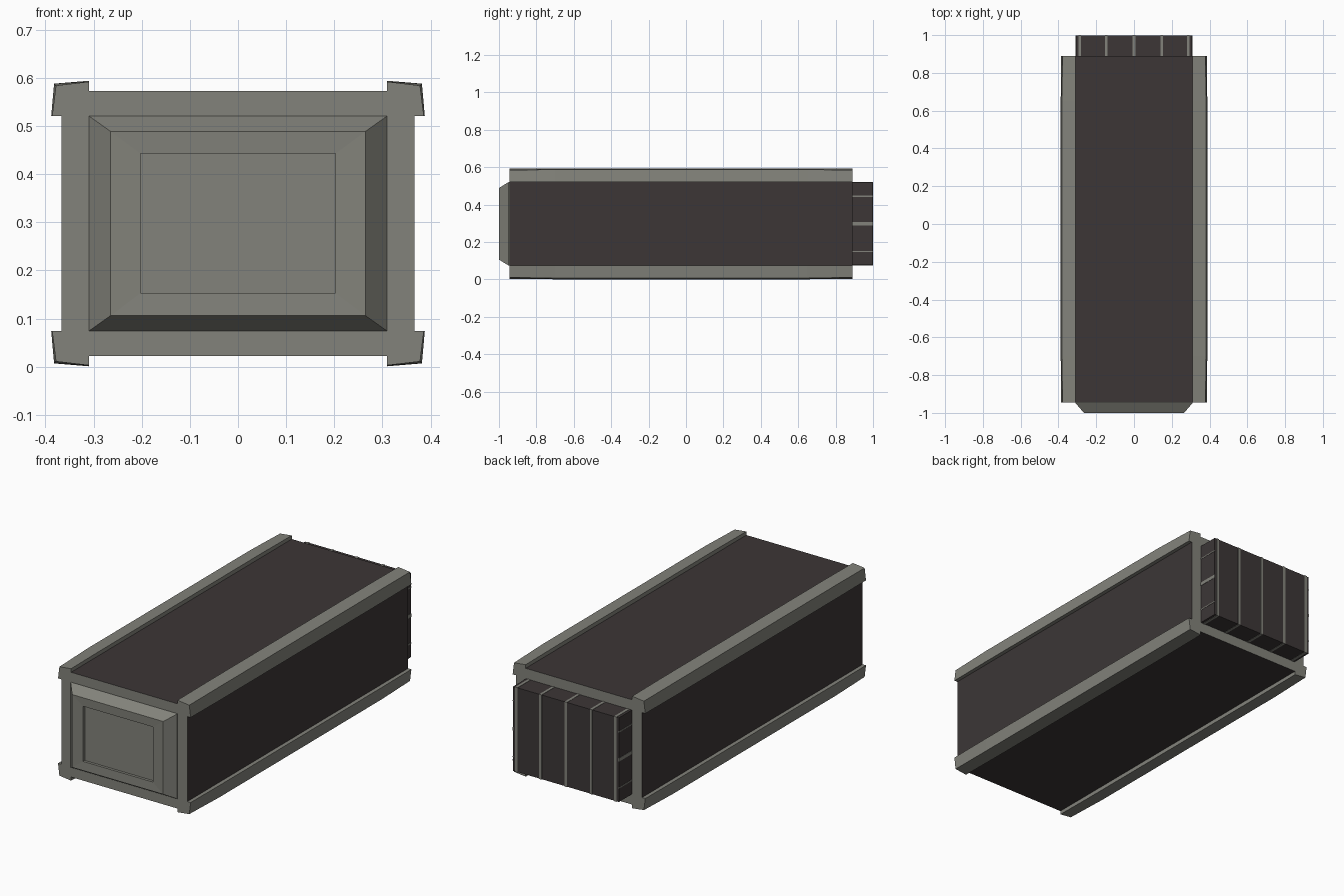
import bpy, bmesh

if "Cube" in bpy.data.objects:
    bpy.data.objects.remove(bpy.data.objects["Cube"])


def material(name, rgb):
    m = bpy.data.materials.new(name)
    m.diffuse_color = (*rgb, 1)
    m.use_nodes = True
    m.node_tree.nodes["Principled BSDF"].inputs["Base Color"].default_value = m.diffuse_color
    return m


GREY = material("warm grey metal", (0.225, 0.225, 0.197))
DARK = material("dark brown panel", (0.045, 0.037, 0.037))
ZC = 0.2975  # middle height
FRONT, BACK = -0.945, 0.89


def make(name, bm, *mats):
    bmesh.ops.recalc_face_normals(bm, faces=bm.faces)
    me = bpy.data.meshes.new(name)
    bm.to_mesh(me)
    bm.free()
    for m in mats:
        me.materials.append(m)
    ob = bpy.data.objects.new(name, me)
    bpy.context.collection.objects.link(ob)
    return ob


def loft(bm, sections, caps=(True, True)):
    """Join equal-length loops of points into a closed skin."""
    loops = [[bm.verts.new(p) for p in s] for s in sections]
    n = len(loops[0])
    for a, b in zip(loops, loops[1:]):
        for i in range(n):
            bm.faces.new((a[i], a[(i + 1) % n], b[(i + 1) % n], b[i]))
    for loop, wanted in zip((loops[0], loops[-1]), caps):
        if wanted:
            bm.faces.new(loop)


def rect(hx, z0, z1, y):
    return [(-hx, y, z0), (hx, y, z0), (hx, y, z1), (-hx, y, z1)]


# Main body: dark long sides, grey end frames
bm = bmesh.new()
loft(bm, [rect(0.367, 0.022, 0.573, FRONT), rect(0.367, 0.022, 0.573, BACK)])
body = make("body", bm, DARK, GREY)
for f in body.data.polygons:
    f.material_index = 1 if abs(f.normal.y) > 0.5 else 0

# Front cap: sloped border with a recessed rectangle
bm = bmesh.new()
loft(bm, [rect(0.31, 0.074, 0.521, FRONT + 0.002),
          rect(0.31, 0.074, 0.521, FRONT - 0.003),
          rect(0.265, 0.106, 0.489, -1.0),
          rect(0.203, 0.153, 0.443, -0.998),
          rect(0.203, 0.153, 0.443, -0.984)])
make("front_cap", bm, GREY)


# Corner rails: L profile, slightly pinched at both ends
def rail_section(sx, sz, y, pinch):
    pts = [(0.31, 0.594 - pinch * 0.5), (0.382 - pinch, 0.588 - pinch),
           (0.388 - pinch * 0.5, 0.521), (0.36, 0.521), (0.36, 0.565), (0.31, 0.565)]
    return [(sx * x, y, ZC + sz * (z - ZC)) for x, z in pts]


for side, sx in (("left", -1), ("right", 1)):
    for level, sz in (("lower", -1), ("upper", 1)):
        bm = bmesh.new()
        loft(bm, [rail_section(sx, sz, y, p) for y, p in
                  ((FRONT, 0.004), (-0.70, 0), (0.65, 0), (BACK, 0.004))])
        make(f"{level}_{side}_rail", bm, GREY)

# Rear block
bm = bmesh.new()
loft(bm, [rect(0.308, 0.076, 0.519, BACK - 0.002), rect(0.308, 0.076, 0.519, 0.998)])
make("rear_block", bm, DARK)

# Thin grey bands around the rear block
bm = bmesh.new()
for x in (-0.288, -0.147, 0.0, 0.147, 0.288):
    w = 0.007
    loft(bm, [[(x + s * w, y, z) for y, z in
               ((BACK, 0.0745), (1.0, 0.0745), (1.0, 0.5205), (BACK, 0.5205))] for s in (-1, 1)])
make("rear_upright_bands", bm, GREY)
bm = bmesh.new()
for sx in (-1, 1):
    for z, w in ((0.15, 0.003), (ZC, 0.009), (0.445, 0.003)):
        loft(bm, [[(sx * x, y, z + s * w) for x, y in
                   ((0.305, BACK), (0.3095, BACK), (0.3095, 0.999), (0.305, 0.999))] for s in (-1, 1)])
make("rear_side_bands", bm, GREY)
